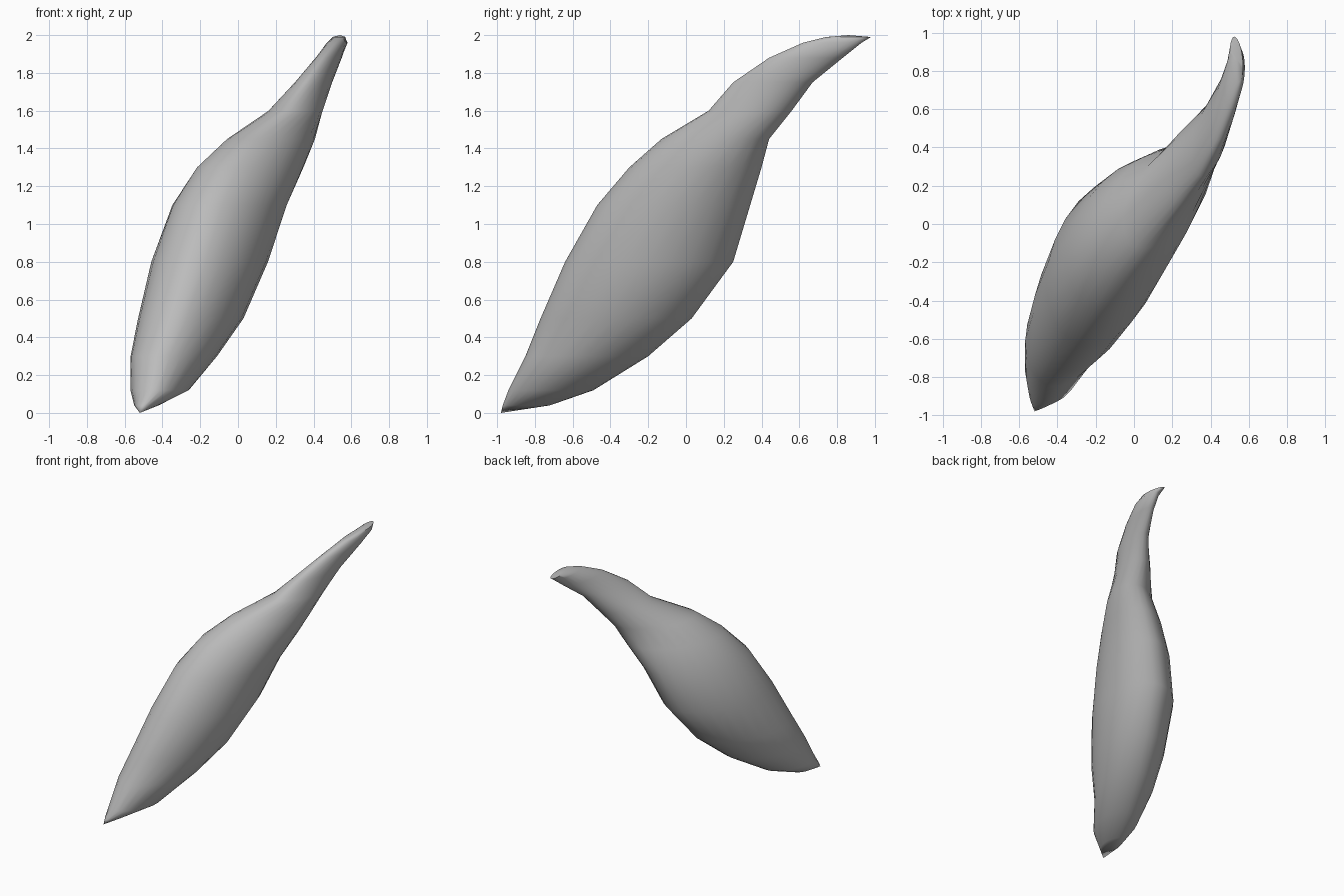
import bpy, bmesh
from math import sin, cos, pi, sqrt, copysign

SIDES = 24
SEAM = 1.1   # above one pinches the section into a slight lens with two seams

# level, x range, y range, diagonal lean of the section
SECTIONS = [
    (.04, -.55, -.42, -.97, -.72, .2),
    (.12, -.57, -.26, -.94, -.49, .2),
    (.3, -.57, -.11, -.85, -.2, .32),
    (.5, -.53, .03, -.77, .03, .3),
    (.8, -.46, .16, -.64, .25, .29),
    (1.1, -.35, .26, -.47, .34, .35),
    (1.3, -.22, .35, -.3, .4, .45),
    (1.45, -.06, .41, -.13, .44, .53),
    (1.6, .16, .45, .12, .56, .4),
    (1.75, .3, .5, .25, .67, .46),
    (1.88, .41, .55, .44, .83, .5),
    (1.96, .47, .58, .62, .93, .3),
    (1.99, .5, .57, .74, .98, -.3),
]


def add_ring(bm, level, x_low, x_high, y_low, y_high, lean):
    """One leaning oval cross-section at a given height."""
    half_x, half_y = (x_high - x_low) / 2, (y_high - y_low) / 2
    mid_x, mid_y = (x_high + x_low) / 2, (y_high + y_low) / 2
    ring = []
    for i in range(SIDES):
        angle = 2 * pi * i / SIDES
        across = copysign(abs(cos(angle)) ** SEAM, cos(angle))
        along = sin(angle)
        x = mid_x + half_x * (lean * along + sqrt(1 - lean * lean) * across)
        ring.append(bm.verts.new((x, mid_y + half_y * along, level)))
    return ring


def close_end(bm, ring, point):
    """Fan of triangles from a ring to a pointed end."""
    tip = bm.verts.new(point)
    for i in range(SIDES):
        bm.faces.new((ring[i], ring[(i + 1) % SIDES], tip))


def grey_material():
    material = bpy.data.materials.new("mid_grey")
    material.use_nodes = True
    colour = (.5, .5, .5, 1)
    material.diffuse_color = colour
    material.node_tree.nodes["Principled BSDF"].inputs["Base Color"].default_value = colour
    return material


default_cube = bpy.data.objects.get("Cube")
if default_cube:
    bpy.data.objects.remove(default_cube, do_unlink=True)

# Pod body lofted through the sections
bm = bmesh.new()
rings = [add_ring(bm, *section) for section in SECTIONS]
for lower, upper in zip(rings, rings[1:]):
    for i in range(SIDES):
        j = (i + 1) % SIDES
        bm.faces.new((lower[i], lower[j], upper[j], upper[i]))

# Pointed foot and curled tip
close_end(bm, rings[0], (-.52, -.98, 0))
close_end(bm, rings[-1], (.54, .86, 2))
bmesh.ops.recalc_face_normals(bm, faces=bm.faces)

mesh = bpy.data.meshes.new("pod_body")
bm.to_mesh(mesh)
bm.free()
mesh.materials.append(grey_material())
pod = bpy.data.objects.new("pod_body", mesh)
bpy.context.collection.objects.link(pod)

# Smooth skin with sharp edges kept
bpy.ops.object.select_all(action='DESELECT')
pod.select_set(True)
bpy.context.view_layer.objects.active = pod
bpy.ops.object.shade_smooth_by_angle(angle=pi / 4)
